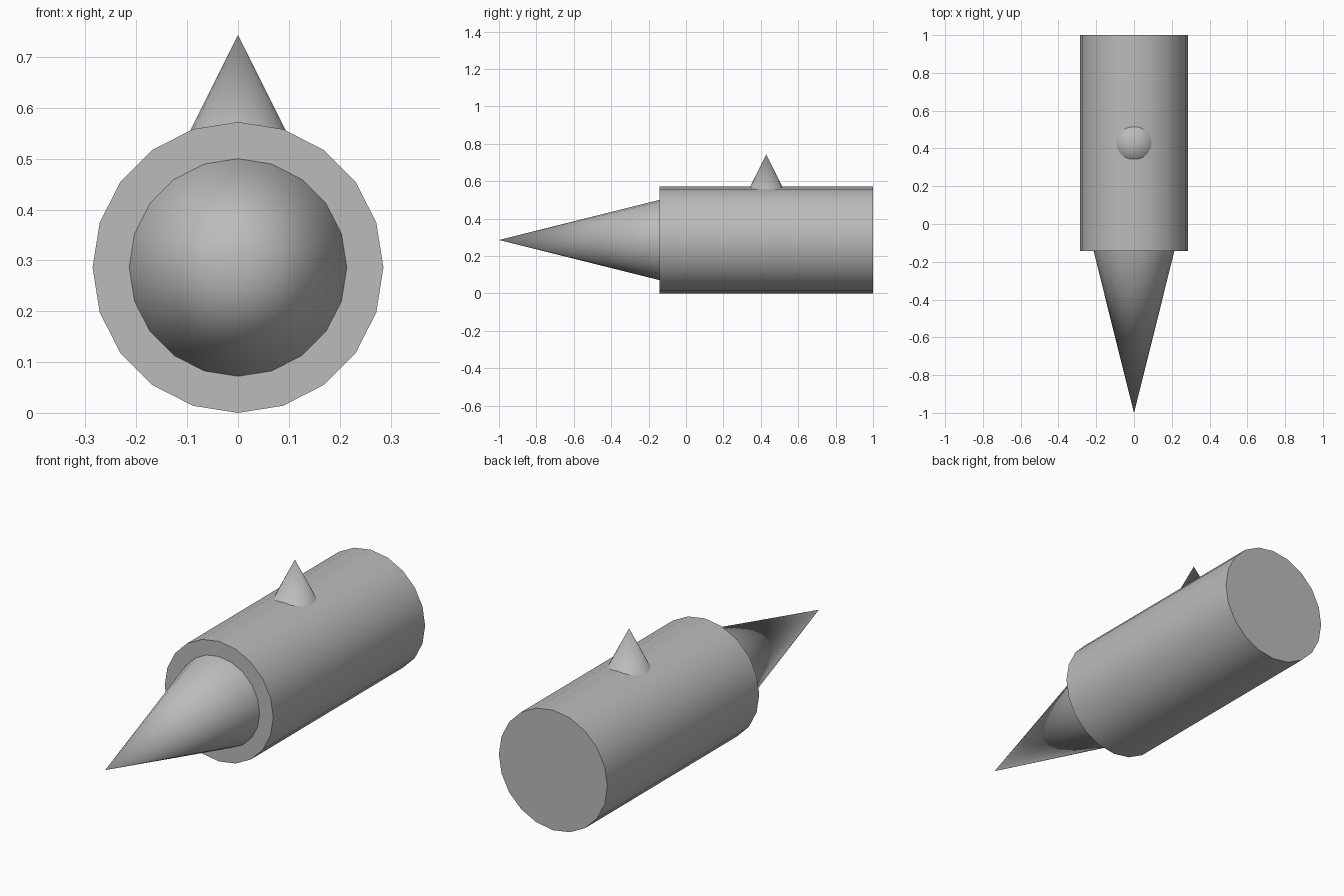
import bpy
from math import radians

default = bpy.data.objects.get("Cube")
if default:
    bpy.data.objects.remove(default, do_unlink=True)

grey = bpy.data.materials.new("plain grey")
grey.use_nodes = True
colour = (0.5, 0.5, 0.5, 1)
grey.diffuse_color = colour
grey.node_tree.nodes["Principled BSDF"].inputs["Base Color"].default_value = colour

AXIS_Z = 0.286
FORWARD = (radians(90), 0, 0)


def tapered(name, base, tip, length, centre, rotation=(0, 0, 0)):
    """A smooth twenty-sided cone or cylinder along its local z."""
    bpy.ops.mesh.primitive_cone_add(vertices=20, radius1=base, radius2=tip,
                                    depth=length, location=centre,
                                    rotation=rotation)
    part = bpy.context.object
    part.name = name
    part.data.materials.append(grey)
    bpy.ops.object.shade_smooth_by_angle(angle=radians(30))


# Main barrel, lying along y
tapered("body", 0.286, 0.286, 1.143, (0, 0.4285, AXIS_Z), FORWARD)

# Long spike pointing forward
tapered("nose_cone", 0.214, 0, 0.857, (0, -0.5715, AXIS_Z), FORWARD)

# Small spike on top, sunk into the barrel
tapered("top_spike", 0.143, 0, 0.286, (0, 0.4285, 0.6))
